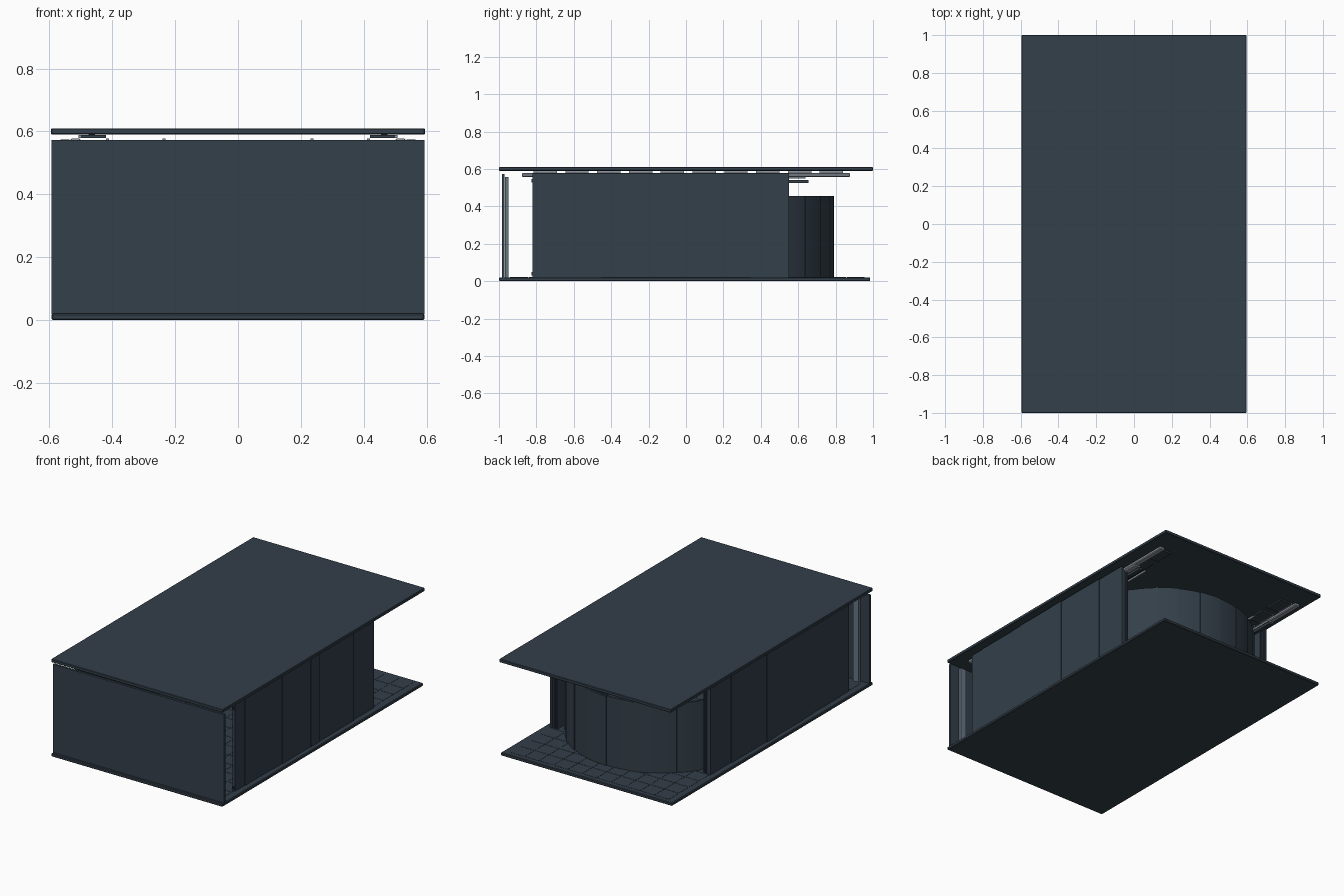
import bpy, bmesh, math

if "Cube" in bpy.data.objects:
    bpy.data.objects.remove(bpy.data.objects["Cube"])


def material(name, rgb):
    m = bpy.data.materials.new(name)
    m.diffuse_color = (*rgb, 1)
    m.use_nodes = True
    m.node_tree.nodes["Principled BSDF"].inputs["Base Color"].default_value = m.diffuse_color
    return m


SLATE = material("dark slate", (0.033, 0.050, 0.067))
STEEL = material("light steel", (0.29, 0.32, 0.37))
BLUE = material("blue grey", (0.13, 0.18, 0.23))
DARK = material("charcoal", (0.018, 0.024, 0.03))


def finish(name, bm, mat, bevel=0):
    bmesh.ops.recalc_face_normals(bm, faces=bm.faces[:])
    me = bpy.data.meshes.new(name)
    bm.to_mesh(me)
    bm.free()
    me.materials.append(mat)
    ob = bpy.data.objects.new(name, me)
    bpy.context.collection.objects.link(ob)
    if bevel:
        b = ob.modifiers.new("bevel", 'BEVEL')
        b.width = bevel
        b.segments = 1
    return ob


def add_box(bm, x0, x1, y0, y1, z0, z1):
    vs = [bm.verts.new((x, y, z)) for z in (z0, z1)
          for x, y in ((x0, y0), (x1, y0), (x1, y1), (x0, y1))]
    for f in ((3, 2, 1, 0), (4, 5, 6, 7), (0, 1, 5, 4),
              (1, 2, 6, 5), (2, 3, 7, 6), (3, 0, 4, 7)):
        bm.faces.new([vs[i] for i in f])


def boxes(name, mat, items, mirror=False, bevel=0):
    bm = bmesh.new()
    for b in items:
        add_box(bm, *b)
        if mirror:
            add_box(bm, -b[1], -b[0], *b[2:])
    return finish(name, bm, mat, bevel)


# floor, roof and front wall
boxes("floor_slab", SLATE, [(-0.593, 0.593, -1, 0.985, 0, 0.02)], bevel=0.004)
boxes("roof_slab", SLATE, [(-0.595, 0.595, -1, 1, 0.59, 0.61)], bevel=0.003)
boxes("front_wall", SLATE, [(-0.593, 0.593, -0.985, -0.97, 0.018, 0.572)])

# floor tiles: thin plates with narrow joints
P = 0.1
boxes("floor_tiles", SLATE,
      [(-0.55 + i * P, -0.55 + (i + 1) * P - 0.005,
        -0.94 + j * P, -0.94 + (j + 1) * P - 0.005, 0.019, 0.0212)
       for i in range(11) for j in range(19)])

# posts behind the front wall
boxes("front_posts", BLUE, [(0.49, 0.53, -0.967, -0.95, 0.02, 0.557)], mirror=True)

# overlapping side panels, stepping outward towards the middle of the wall
seams = [-0.82, -0.727, -0.455, -0.364, -0.086]
boxes("side_panels", SLATE,
      [(0.536, 0.553 + 0.003 * i, y, 0.005, 0.02, 0.575)
       for i, y in enumerate(seams)], mirror=True)
boxes("middle_side_panel", SLATE, [(0.536, 0.560, 0.0, 0.348, 0.02, 0.575)], mirror=True)
boxes("back_side_panel", SLATE, [(0.542, 0.555, 0.0, 0.55, 0.02, 0.575)], mirror=True)

# stacked slats at the back end of each side wall
boxes("end_slats", SLATE,
      [(0.505 + 0.013 * i, 0.514 + 0.013 * i, 0.35, 0.549, 0.02, 0.555)
       for i in range(3)], mirror=True)

# small guides on the front edge of the side panels
boxes("panel_guides", DARK,
      [(0.536, 0.55, -0.826, -0.82, z, z + 0.018) for z in (0.03, 0.528)],
      mirror=True)

# curved back wall: upright bowed panels, every other one set slightly in
bm = bmesh.new()
CY, N, S = 0.23, 10, 3
for i in range(N):
    r = 0.56 - 0.004 * (i % 2)
    loops = []
    for k in range(S + 1):
        a = math.radians(18 + 144 * (i + k / S) / N)
        loops.append([bm.verts.new((q * math.cos(a), CY + q * math.sin(a), z))
                      for q, z in ((r - 0.014, 0.02), (r, 0.02),
                                   (r, 0.455), (r - 0.014, 0.455))])
    for a, b in zip(loops, loops[1:]):
        for k in range(4):
            bm.faces.new((a[k], a[(k + 1) % 4], b[(k + 1) % 4], b[k]))
    bm.faces.new(loops[0])
    bm.faces.new(loops[-1])
wall = finish("curved_back_wall", bm, SLATE)
bpy.context.view_layer.objects.active = wall
wall.select_set(True)
bpy.ops.object.shade_smooth_by_angle(angle=math.radians(25))

# ceiling rails above the side walls
boxes("side_rails", STEEL, [(0.5, 0.535, -0.878, 0.878, 0.556, 0.577)],
      mirror=True, bevel=0.005)
boxes("thin_ceiling_rails", STEEL,
      [(0.41, 0.42, -0.6, 0.6, 0.566, 0.577),
       (0.23, 0.24, -0.5, 0.5, 0.566, 0.577)], mirror=True)

# roof clips along the rails: dark plate with a light outer edge
ys = [-0.815 + 0.17 * i for i in range(10)]
boxes("roof_clips", SLATE,
      [(0.42, 0.5, y, y + 0.125, 0.579, 0.588) for y in ys], mirror=True)
boxes("roof_clip_edges", STEEL,
      [(0.5, 0.508, y, y + 0.125, 0.579, 0.588) for y in ys], mirror=True)
boxes("roof_hangers", DARK,
      [(0.455, 0.475, y + 0.045, y + 0.075, 0.586, 0.592) for y in ys], mirror=True)

# arms reaching out behind the side walls
boxes("back_arms", SLATE, [(0.485, 0.51, 0.35, 0.655, 0.524, 0.54)], mirror=True)
boxes("arm_rails", STEEL, [(0.49, 0.53, 0.35, 0.64, 0.548, 0.559)], mirror=True)
